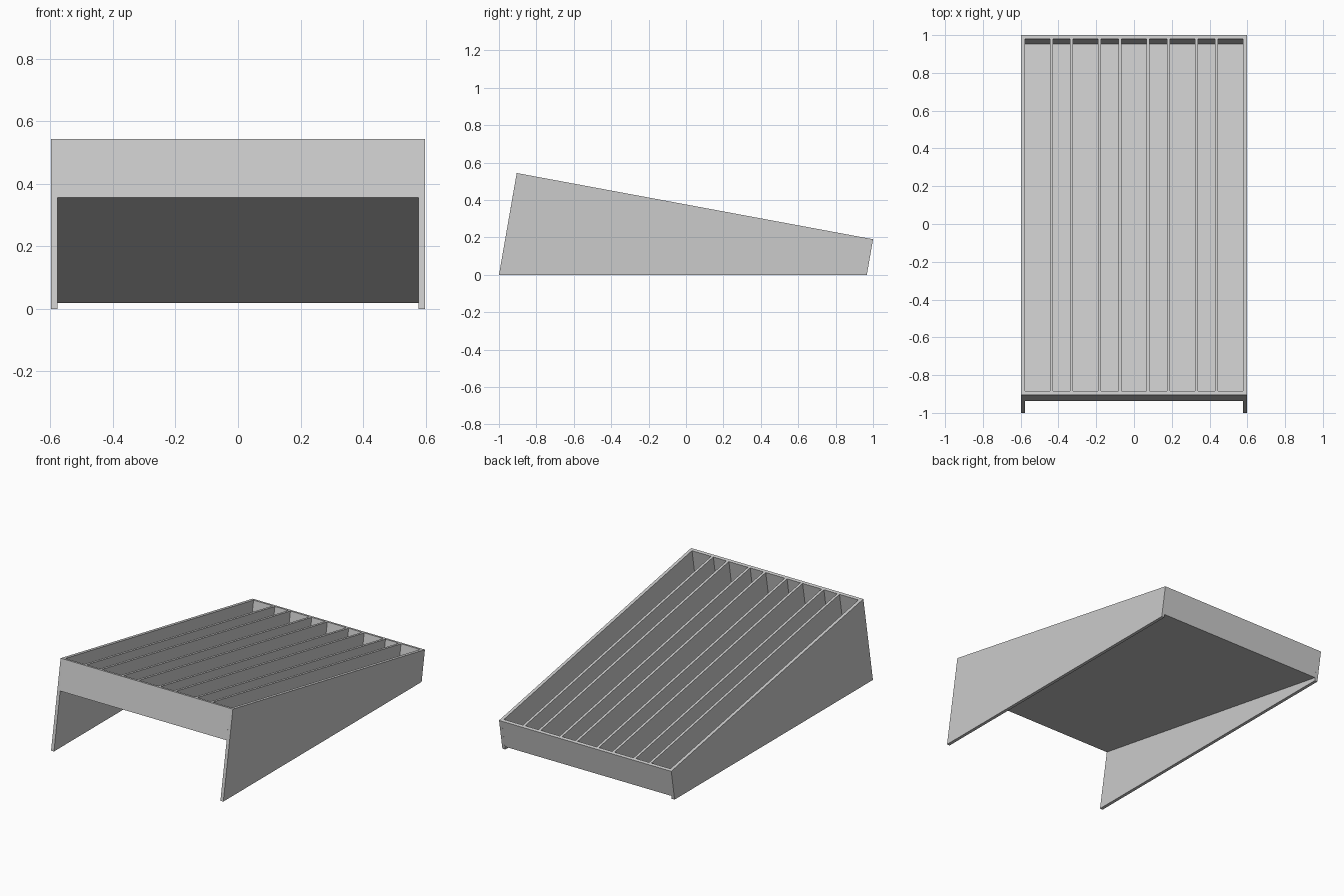
import bpy

cube = bpy.data.objects.get("Cube")
if cube:
    bpy.data.objects.remove(cube, do_unlink=True)

# Single matte grey
grey = bpy.data.materials.new("light_grey")
grey.use_nodes = True
colour = (0.6, 0.6, 0.6, 1)
grey.diffuse_color = colour
grey.node_tree.nodes["Principled BSDF"].inputs["Base Color"].default_value = colour

HALF, WALL = 0.598, 0.02          # outer half width, wall thickness
INNER = HALF - WALL
WIDE, NARROW, DIVIDER = 0.132, 0.092, 0.016

# Side profile corners as (y, z)
FRONT_FOOT, FRONT_TOP = (-1.0, 0.0), (-0.905, 0.544)
BACK_FOOT, BACK_TOP = (0.967, 0.0), (1.0, 0.19)
FRONT_LOW, BACK_LOW = (-0.938, 0.356), (0.97, 0.019)


def lerp(a, b, t):
    return tuple(p + (q - p) * t for p, q in zip(a, b))


def extrude_x(name, profile, x0, x1):
    """Prism with a (y, z) profile, spanning x0 to x1."""
    n = len(profile)
    verts = [(x, y, z) for x in (x0, x1) for y, z in profile]
    faces = [list(range(n))[::-1], list(range(n, 2 * n))]
    faces += [(i, (i + 1) % n, n + (i + 1) % n, n + i) for i in range(n)]
    mesh = bpy.data.meshes.new(name)
    mesh.from_pydata(verts, [], faces)
    mesh.materials.append(grey)
    obj = bpy.data.objects.new(name, mesh)
    bpy.context.collection.objects.link(obj)
    return obj


# Wedge-shaped side panels
side = [FRONT_FOOT, BACK_FOOT, BACK_TOP, FRONT_TOP]
extrude_x("right_side", side, -HALF, -INNER)
extrude_x("left_side", side, INNER, HALF)

# Inner ends of the tray, one wall thickness in from front and back
t = WALL / 1.907
front_in_top, back_in_top = lerp(FRONT_TOP, BACK_TOP, t), lerp(FRONT_TOP, BACK_TOP, 1 - t)
front_in_low, back_in_low = lerp(FRONT_LOW, BACK_LOW, t), lerp(FRONT_LOW, BACK_LOW, 1 - t)

# End walls
extrude_x("front_wall", [FRONT_LOW, front_in_low, front_in_top, FRONT_TOP], -INNER, INNER)
extrude_x("back_wall", [back_in_low, BACK_LOW, BACK_TOP, back_in_top], -INNER, INNER)

# Sloping floor
floor_front = lerp(front_in_low, front_in_top, 0.06)
floor_back = lerp(back_in_low, back_in_top, 0.06)
extrude_x("floor", [front_in_low, back_in_low, floor_back, floor_front], -INNER, INNER)

# Dividers between alternating wide and narrow slots
x = -INNER
for i in range(8):
    x += NARROW if i % 2 else WIDE
    extrude_x(f"divider_{i + 1}", [floor_front, floor_back, back_in_top, front_in_top], x, x + DIVIDER)
    x += DIVIDER
